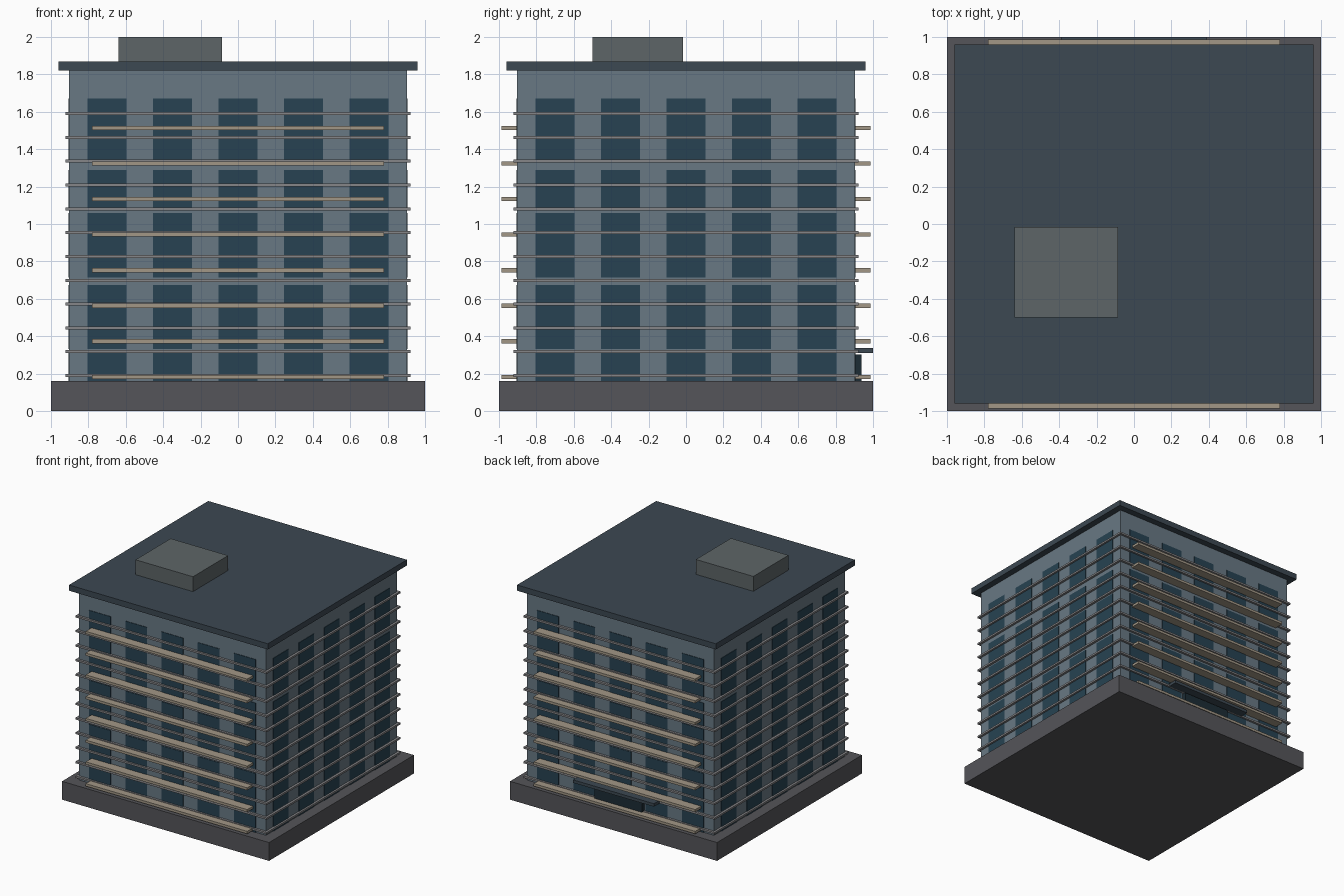
import bpy, bmesh
from mathutils import Matrix, Vector

if "Cube" in bpy.data.objects:
    bpy.data.objects.remove(bpy.data.objects["Cube"])


def material(name, rgb):
    m = bpy.data.materials.new(name)
    m.diffuse_color = (*rgb, 1)
    m.use_nodes = True
    m.node_tree.nodes["Principled BSDF"].inputs["Base Color"].default_value = m.diffuse_color
    return m


WALL = material("wall_blue_grey", (0.14, 0.19, 0.23))
GLASS = material("dark_glass", (0.02, 0.055, 0.085))
ROOF = material("roof_slate", (0.045, 0.065, 0.085))
BASE = material("base_grey", (0.09, 0.09, 0.10))
BAND = material("band_grey", (0.24, 0.24, 0.25))
SLAB = material("slab_tan", (0.36, 0.31, 0.24))
PLANT = material("plant_grey", (0.11, 0.13, 0.135))
DOOR = material("door_dark", (0.012, 0.025, 0.035))


def boxes(name, mat, spans):
    """One object made of axis-aligned boxes (x0, x1, y0, y1, z0, z1)."""
    bm = bmesh.new()
    for x0, x1, y0, y1, z0, z1 in spans:
        centre = Vector((x0 + x1, y0 + y1, z0 + z1)) / 2
        size = Matrix.Diagonal((x1 - x0, y1 - y0, z1 - z0, 1))
        bmesh.ops.create_cube(bm, size=1, matrix=Matrix.Translation(centre) @ size)
    mesh = bpy.data.meshes.new(name)
    bm.to_mesh(mesh)
    bm.free()
    mesh.materials.append(mat)
    ob = bpy.data.objects.new(name, mesh)
    bpy.context.collection.objects.link(ob)
    return ob


W = 0.903  # half width of the tower

# Main masses
boxes("base", BASE, [(-1, 1, -1, 1, 0, 0.16)])
boxes("tower", WALL, [(-W, W, -W, W, 0.16, 1.82)])
boxes("roof", ROOF, [(-0.96, 0.96, -0.96, 0.96, 1.82, 1.87)])
boxes("roof_plant_room", PLANT, [(-0.64, -0.085, -0.5, -0.015, 1.87, 2.0)])

# Windows on all four sides
rows = [(0.16, 0.32), (0.333, 0.675), (0.715, 1.06), (1.08, 1.29), (1.33, 1.67)]
columns = [-0.7, -0.35, 0, 0.35, 0.7]
front_back, sides = [], []
for z0, z1 in rows:
    for c in columns:
        for a, b in ((-W - 0.004, -W + 0.01), (W - 0.01, W + 0.004)):
            front_back.append((c - 0.104, c + 0.104, a, b, z0, z1))
            sides.append((a, b, c - 0.104, c + 0.104, z0, z1))
boxes("front_and_back_windows", GLASS, front_back)
boxes("side_windows", GLASS, sides)

# Thin bands wrapping the tower
B = 0.923
boxes("floor_bands", BAND, [(-B, B, -B, B, z - 0.008, z + 0.008)
                            for z in (0.19 + 0.1273 * i for i in range(12))])

# Long balcony slabs, front and back
slabs = []
for i in range(8):
    z = 0.183 + 0.19 * i
    slabs += [(-0.78, 0.78, -0.987, -W, z - 0.011, z + 0.011),
              (-0.78, 0.78, W, 0.987, z - 0.011, z + 0.011)]
boxes("balcony_slabs", SLAB, slabs)

# Entrance on the back
boxes("entrance_door", DOOR, [(-0.23, 0.23, W - 0.02, 0.937, 0.16, 0.302)])
boxes("entrance_canopy", ROOF, [(-0.39, 0.39, W - 0.02, 1.0, 0.31, 0.336)])
